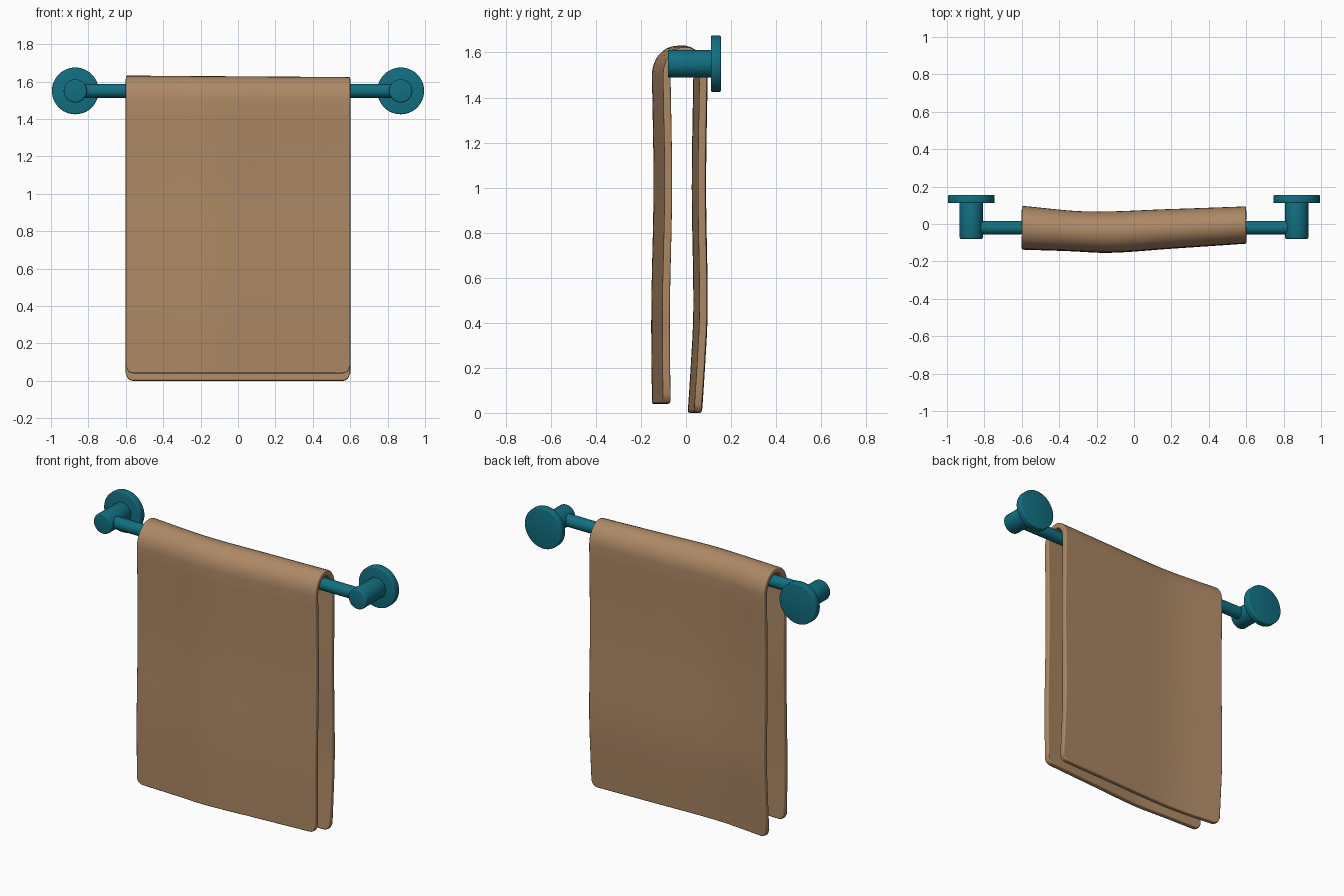
import bpy, bmesh, math
from mathutils import Matrix

if "Cube" in bpy.data.objects:
    bpy.data.objects.remove(bpy.data.objects["Cube"])


def material(name, rgb):
    m = bpy.data.materials.new(name)
    m.diffuse_color = (*rgb, 1)
    m.use_nodes = True
    m.node_tree.nodes["Principled BSDF"].inputs["Base Color"].default_value = m.diffuse_color
    return m


TEAL = material("teal_metal", (0.006, 0.16, 0.22))
TAN = material("tan_cloth", (0.42, 0.25, 0.13))


def finish(bm, name, mat):
    bmesh.ops.recalc_face_normals(bm, faces=bm.faces)
    me = bpy.data.meshes.new(name)
    bm.to_mesh(me)
    bm.free()
    ob = bpy.data.objects.new(name, me)
    bpy.context.collection.objects.link(ob)
    me.materials.append(mat)
    bpy.ops.object.select_all(action='DESELECT')
    ob.select_set(True)
    bpy.context.view_layer.objects.active = ob
    return ob


def rod(name, r, length, loc, axis, bevel=0.0):
    """Cylinder lying along X or Y, with softened rims."""
    bm = bmesh.new()
    bmesh.ops.create_cone(bm, cap_ends=True, segments=48, radius1=r, radius2=r, depth=length)
    if bevel:
        rims = [e for e in bm.edges if abs(e.verts[0].co.z - e.verts[1].co.z) < 1e-5]
        bmesh.ops.bevel(bm, geom=rims, offset=bevel, segments=3, profile=0.5, affect='EDGES')
    rot = Matrix.Rotation(math.pi / 2, 4, 'Y' if axis == 'X' else 'X')
    bm.transform(Matrix.Translation(loc) @ rot)
    finish(bm, name, TEAL)
    bpy.ops.object.shade_smooth_by_angle(angle=math.radians(35))


# Rail, posts and wall flanges
Z = 1.55
rod("rail", 0.037, 1.74, (0, -0.02, Z), 'X')
for side, s in (("left", -1), ("right", 1)):
    rod(side + "_post", 0.062, 0.20, (0.87 * s, 0.02, Z), 'Y', 0.008)
    rod(side + "_flange", 0.125, 0.044, (0.87 * s, 0.133, Z), 'Y', 0.006)


def curve(pts, t):
    """Smooth interpolation through (position, value) pairs."""
    if t <= pts[0][0]:
        return pts[0][1]
    n = len(pts)
    for i in range(n - 1):
        (a, p), (b, q) = pts[i], pts[i + 1]
        if t <= b:
            m0 = (q - pts[i - 1][1]) / (b - pts[i - 1][0]) if i else (q - p) / (b - a)
            m1 = (pts[i + 2][1] - p) / (pts[i + 2][0] - a) if i + 2 < n else (q - p) / (b - a)
            k, h = (t - a) / (b - a), b - a
            return ((2*k**3 - 3*k**2 + 1) * p + (k**3 - 2*k**2 + k) * h * m0
                    + (3*k**2 - 2*k**3) * q + (k**3 - k**2) * h * m1)
    return pts[-1][1]


# Towel: mid-surface of each hanging panel across x, plus its sway over height
THICK = 0.034
FRONT_X = [(-0.6, -0.117), (-0.35, -0.125), (-0.13, -0.134), (0.2, -0.112), (0.6, -0.085)]
BACK_X = [(-0.6, 0.08), (-0.25, 0.05), (0.2, 0.063), (0.6, 0.077)]
FRONT_Z = [(0.04, 0.0), (0.45, -0.003), (1.0, 0.007), (1.5, 0.0)]
BACK_Z = [(0.0, -0.025), (0.2, -0.012), (0.45, 0.0), (1.0, -0.007), (1.5, 0.0)]
SPRING, CORNER = 1.50, 0.04

ends = [0.6, 0.588, 0.574, 0.56]
xs = [-x for x in ends] + [-0.56 + 1.12 * i / 24 for i in range(1, 24)] + ends[::-1]


def column(x):
    d = min(0.6 - abs(x), CORNER)
    lift = CORNER - math.sqrt(CORNER**2 - (CORNER - d)**2)   # rounded lower corners
    yf, yb = curve(FRONT_X, x), curve(BACK_X, x)

    def panel(bottom, y, sway):
        lo = bottom + lift
        zs = [lo + (SPRING - lo) * i / 18 for i in range(19)]
        return [(x, y + curve(sway, z), z) for z in zs]

    rise = 0.111 - 0.004 * x / 0.6
    mid, half = (yf + yb) / 2, (yb - yf) / 2
    arch = [(x, mid - half * math.cos(a), SPRING + rise * math.sin(a))
            for a in (math.pi * i / 16 for i in range(1, 16))]
    return panel(0.04, yf, FRONT_Z) + arch + panel(0.0, yb, BACK_Z)[::-1]


bm = bmesh.new()
cols = [[bm.verts.new(p) for p in column(x)] for x in xs]
for a, b in zip(cols, cols[1:]):
    for j in range(len(a) - 1):
        bm.faces.new((a[j], b[j], b[j + 1], a[j + 1]))
for f in bm.faces:
    f.smooth = True
towel = finish(bm, "towel", TAN)

# Cloth thickness and soft hems
sol = towel.modifiers.new("thickness", 'SOLIDIFY')
sol.thickness, sol.offset = THICK, 0
bev = towel.modifiers.new("soft_hem", 'BEVEL')
bev.width, bev.segments = 0.008, 3
bev.limit_method, bev.angle_limit = 'ANGLE', math.radians(50)
bev.harden_normals = True
